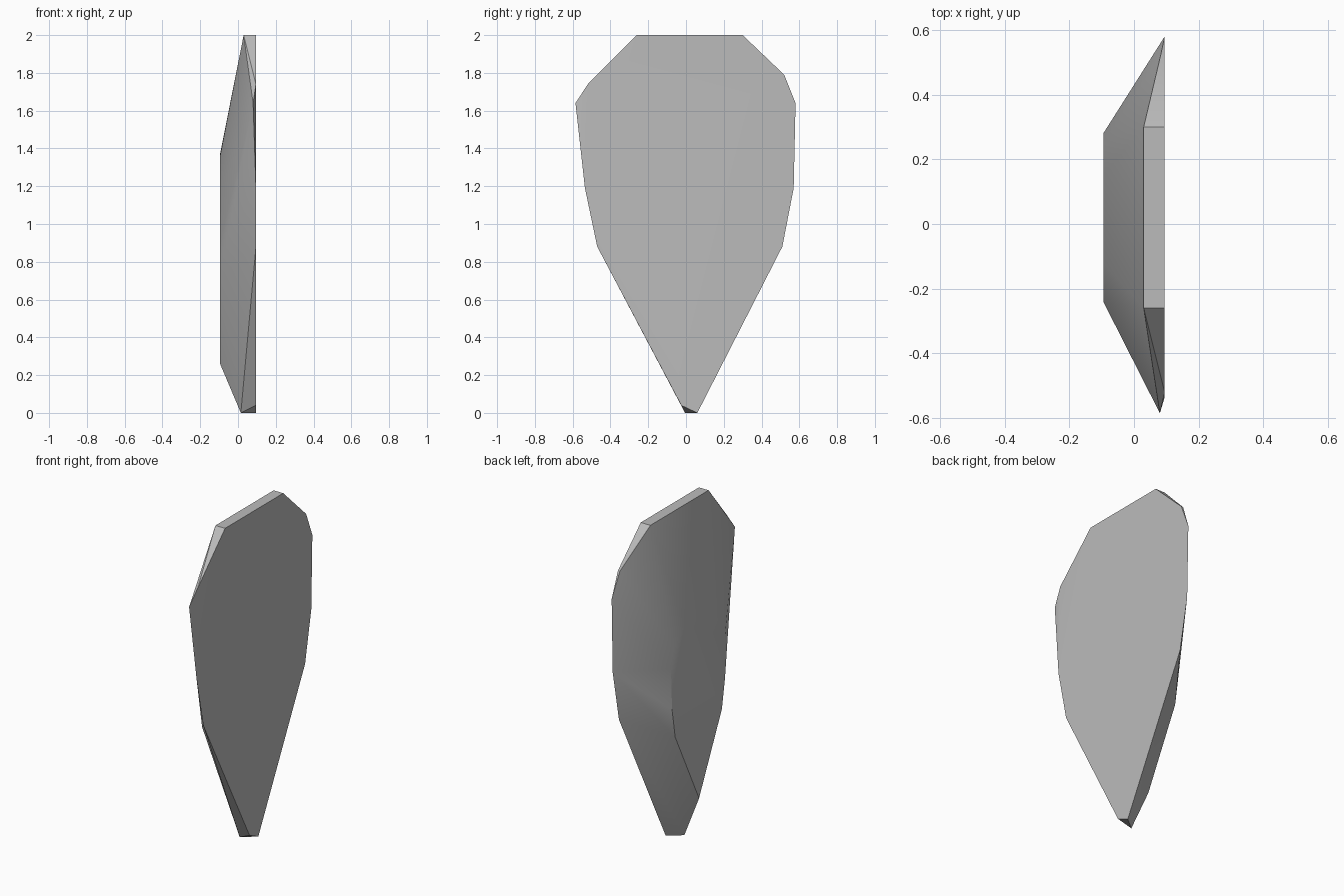
import bpy, bmesh, math

cube = bpy.data.objects.get("Cube")
if cube:
    bpy.data.objects.remove(cube, do_unlink=True)

# One plain grey for the whole blade
grey = bpy.data.materials.new("stone_grey")
grey.use_nodes = True
colour = (0.5, 0.5, 0.5, 1)
grey.diffuse_color = colour
grey.node_tree.nodes["Principled BSDF"].inputs["Base Color"].default_value = colour

FACE_X, BACK_X = 0.095, -0.095

# Flat struck face, as (y, z) outline
face = [(-0.26, 2), (0.30, 2), (0.52, 1.79), (0.58, 1.64), (0.57, 1.19), (0.51, 0.88),
        (0.06, 0), (-0.025, 0.04), (-0.47, 0.88), (-0.535, 1.19), (-0.52, 1.74)]
# Raised plateau on the back, as (y, z) outline
plateau = [(-0.12, 1.36), (0.15, 1.37), (0.25, 1.27), (0.28, 1.15), (0.27, 0.9),
           (0.24, 0.72), (0.01, 0.26), (-0.21, 0.72), (-0.24, 0.9), (-0.24, 1.15)]
# Thick parts of the rim: top edge, shoulders and tip
rim = [(0.03, -0.26, 2), (0.03, 0.30, 2), (0.082, 0.52, 1.79),
       (0.08, -0.585, 1.64), (0.015, -0.005, 0)]

points = [(FACE_X, y, z) for y, z in face]
points += [(BACK_X, y, z) for y, z in plateau] + rim

# Wrap the outlines in a faceted skin
bm = bmesh.new()
for p in points:
    bm.verts.new(p)
hull = bmesh.ops.convex_hull(bm, input=bm.verts)
loose = {v for v in hull["geom_interior"] + hull["geom_unused"]
         if isinstance(v, bmesh.types.BMVert)}
bmesh.ops.delete(bm, geom=list(loose), context="VERTS")
bmesh.ops.dissolve_limit(bm, angle_limit=math.radians(1), verts=bm.verts, edges=bm.edges)
bmesh.ops.recalc_face_normals(bm, faces=bm.faces)

mesh = bpy.data.meshes.new("stone_blade")
bm.to_mesh(mesh)
bm.free()
mesh.materials.append(grey)
blade = bpy.data.objects.new("stone_blade", mesh)
bpy.context.collection.objects.link(blade)

# Soft facets, crisp rim
bpy.ops.object.select_all(action="DESELECT")
blade.select_set(True)
bpy.context.view_layer.objects.active = blade
bpy.ops.object.shade_smooth_by_angle(angle=math.radians(32))
